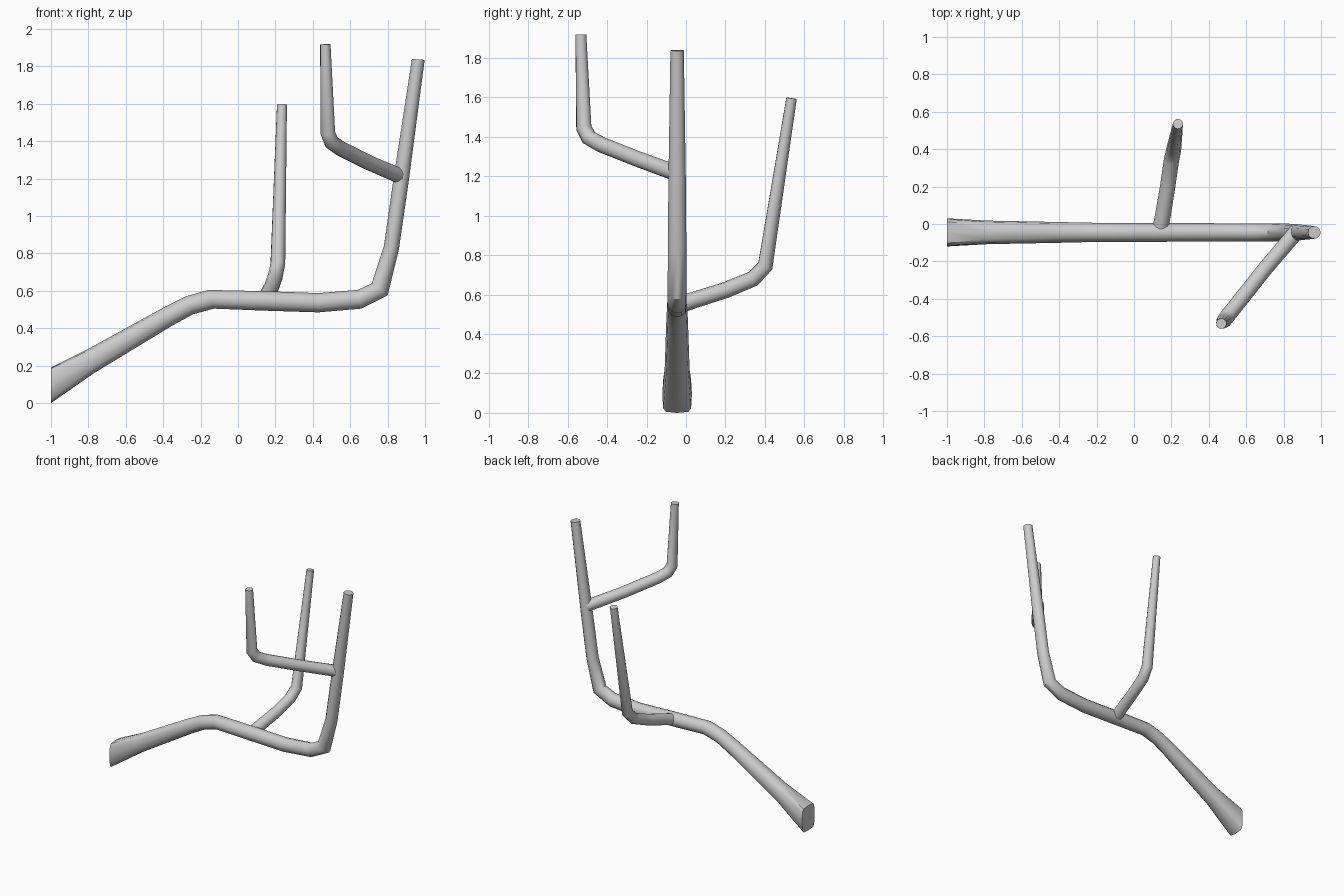
import bpy, bmesh
from math import cos, sin, pi, radians, copysign
from mathutils import Vector

if "Cube" in bpy.data.objects:
    bpy.data.objects.remove(bpy.data.objects["Cube"])

SIDES = 12
Y0 = -0.045


def loft(name, rings):
    """Skin a list of vertex rings into a capped tube."""
    bm = bmesh.new()
    vs = [[bm.verts.new(p) for p in r] for r in rings]
    for a, b in zip(vs, vs[1:]):
        for i in range(SIDES):
            j = (i + 1) % SIDES
            bm.faces.new((a[i], a[j], b[j], b[i]))
    bm.faces.new(vs[0][::-1])
    bm.faces.new(vs[-1])
    bmesh.ops.recalc_face_normals(bm, faces=bm.faces)
    me = bpy.data.meshes.new(name)
    bm.to_mesh(me)
    bm.free()
    ob = bpy.data.objects.new(name, me)
    bpy.context.collection.objects.link(ob)
    bpy.ops.object.select_all(action='DESELECT')
    ob.select_set(True)
    bpy.context.view_layer.objects.active = ob
    bpy.ops.object.shade_smooth_by_angle(angle=radians(40))
    return ob


def ring(c, u, v, power=1.0):
    """Rounded ring; power below 1 makes it boxier."""
    pts = []
    for i in range(SIDES):
        a = 2 * pi * i / SIDES
        s, t = (copysign(abs(f) ** power, f) for f in (cos(a), sin(a)))
        pts.append(c + u * s + v * t)
    return pts


def tube(name, path):
    """Round tube through (x, y, z, radius) points."""
    pts = [Vector(p[:3]) for p in path]
    rings, side = [], None
    for i, p in enumerate(pts):
        d_in = (p - pts[max(i - 1, 0)]).normalized()
        d_out = (pts[min(i + 1, len(pts) - 1)] - p).normalized()
        t = (d_in + d_out).normalized()
        if side is None:
            side = t.cross(Vector((0, 0, 1)))
        side = (side - t * side.dot(t)).normalized()
        rings.append(ring(p, side * path[i][3], t.cross(side) * path[i][3]))
    return loft(name, rings)


# Main stem: upper edge x,z / lower edge x,z / half width / boxiness
stem = [
    (-1.00, 0.19, -1.00, 0.00, 0.075, 0.4),
    (-0.80, 0.29, -0.77, 0.16, 0.063, 0.75),
    (-0.40, 0.51, -0.35, 0.415, 0.055, 1),
    (-0.28, 0.57, -0.24, 0.475, 0.052, 1),
    (-0.16, 0.605, -0.13, 0.505, 0.051, 1),
    (0.15, 0.598, 0.15, 0.494, 0.050, 1),
    (0.43, 0.588, 0.43, 0.485, 0.049, 1),
    (0.64, 0.605, 0.66, 0.505, 0.048, 1),
    (0.715, 0.64, 0.80, 0.575, 0.048, 1),
    (0.78, 0.84, 0.86, 0.82, 0.047, 1),
    (0.83, 1.19, 0.912, 1.18, 0.044, 1),
    (0.93, 1.84, 0.998, 1.835, 0.034, 1),
]
rings = []
for x1, z1, x2, z2, w, k in stem:
    top, low = Vector((x1, Y0, z1)), Vector((x2, Y0, z2))
    rings.append(ring((top + low) / 2, Vector((0, w, 0)), (top - low) / 2, k))
loft("main_stem", rings)

# Rear side branch
tube("rear_branch", [
    (0.138, -0.04, 0.545, 0.043), (0.155, 0.05, 0.575, 0.042),
    (0.180, 0.20, 0.622, 0.041), (0.200, 0.34, 0.68, 0.041),
    (0.213, 0.402, 0.745, 0.040), (0.235, 0.535, 1.595, 0.027)])

# Front side branch
tube("front_branch", [
    (0.870, -0.04, 1.212, 0.042), (0.700, -0.24, 1.285, 0.041),
    (0.550, -0.43, 1.360, 0.041), (0.500, -0.492, 1.395, 0.041),
    (0.480, -0.518, 1.445, 0.040), (0.467, -0.533, 1.918, 0.028)])
